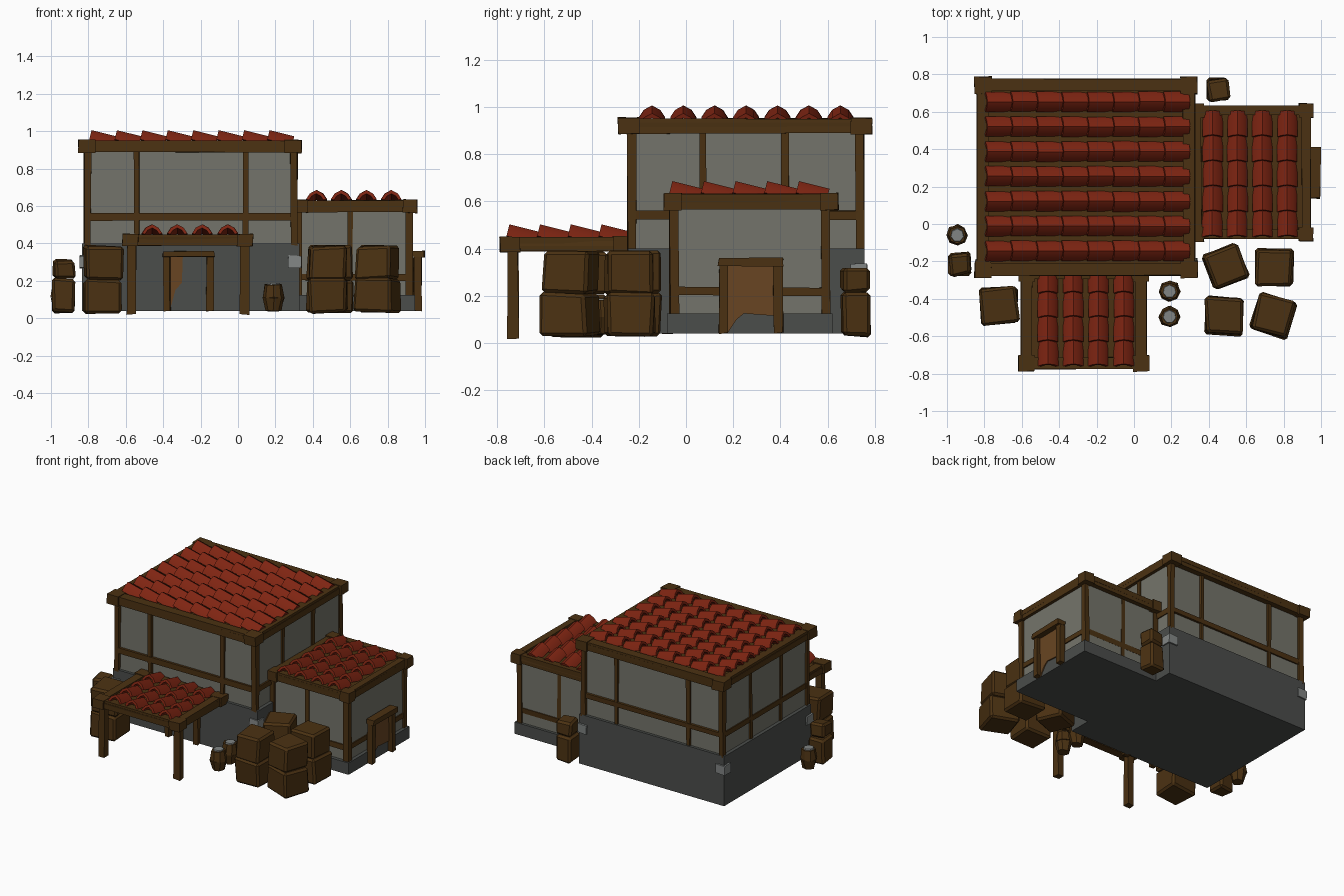
import bpy, bmesh, random
from math import radians, pi
from mathutils import Matrix, Vector

random.seed(4)
if "Cube" in bpy.data.objects:
    bpy.data.objects.remove(bpy.data.objects["Cube"])


def material(name, r, g, b):
    m = bpy.data.materials.new(name)
    m.use_nodes = True
    m.diffuse_color = (r, g, b, 1)
    m.node_tree.nodes["Principled BSDF"].inputs["Base Color"].default_value = (r, g, b, 1)
    return m


TILE = material("red clay", 0.21, 0.018, 0.006)
WOOD = material("dark wood", 0.07, 0.031, 0.006)
LEAF = material("light wood", 0.14, 0.06, 0.016)
STONE = material("dark stone", 0.07, 0.074, 0.07)
BRICK = material("light stone", 0.22, 0.235, 0.23)
PLASTER = material("plaster", 0.175, 0.175, 0.145)


def finish(name, bm, mats, smooth=False):
    bmesh.ops.recalc_face_normals(bm, faces=bm.faces)
    mesh = bpy.data.meshes.new(name)
    bm.to_mesh(mesh)
    bm.free()
    for m in mats:
        mesh.materials.append(m)
    ob = bpy.data.objects.new(name, mesh)
    bpy.context.collection.objects.link(ob)
    if smooth:
        bpy.ops.object.select_all(action='DESELECT')
        ob.select_set(True)
        bpy.context.view_layer.objects.active = ob
        bpy.ops.object.shade_smooth_by_angle(angle=radians(40))
    return ob


def add_box(bm, x, y, z, jitter=0.0):
    """Box between the limits x, y, z, its corners nudged for a hand-hewn look."""
    size = Vector((x[1] - x[0], y[1] - y[0], z[1] - z[0]))
    mid = Vector((sum(x) / 2, sum(y) / 2, sum(z) / 2))
    verts = bmesh.ops.create_cube(bm, size=1)["verts"]
    for v in verts:
        nudge = [random.uniform(-jitter, jitter) for _ in range(3)]
        v.co = v.co * size + mid + Vector(nudge)
    return verts


def boxes(name, mat, limits, jitter=0.0):
    bm = bmesh.new()
    for x, y, z in limits:
        add_box(bm, x, y, z, jitter)
    return finish(name, bm, [mat])


# Walls and footings
boxes("main_footing", STONE, [((-0.835, 0.33), (-0.245, 0.755), (0.04, 0.40))])
boxes("main_walls", PLASTER, [((-0.81, 0.305), (-0.225, 0.735), (0.39, 0.92))])
boxes("annex_footing", STONE, [((0.3, 0.945), (-0.08, 0.62), (0.04, 0.125))])
boxes("annex_walls", PLASTER, [((0.3, 0.92), (-0.055, 0.6), (0.12, 0.6))])
boxes("corner_stones", BRICK, [((x - 0.035, x + 0.035), (y - 0.035, y + 0.035), (0.27, 0.335))
                               for x in (-0.81, 0.302) for y in (-0.22, 0.73)], 0.003)


def timber_frame(name, x, y, z, posts_x, posts_y, rail):
    """Wall posts on all four sides with a rail between them."""
    limits, w, d = [], 0.014, 0.014
    for px in posts_x:
        limits += [((px - w, px + w), (py - d, py + d), z) for py in y]
    for py in posts_y:
        limits += [((px - d, px + d), (py - w, py + w), z) for px in x]
    limits += [(x, (py - d, py + d), rail) for py in y]
    limits += [((px - d, px + d), y, rail) for px in x]
    limits += [((px - 0.018, px + 0.018), (py - 0.018, py + 0.018), z) for px in x for py in y]
    return boxes(name, WOOD, limits, 0.004)


timber_frame("main_timbers", (-0.805, 0.3), (-0.23, 0.735), (0.39, 0.9),
             (-0.54, 0.04), (0.07, 0.42), (0.525, 0.56))
timber_frame("annex_timbers", (0.32, 0.915), (-0.05, 0.59), (0.12, 0.58), (0.6,), (), (0.2, 0.235))


def eaves(name, x, y, z, w):
    """Ring of roof beams with corner blocks and a deck inside."""
    e = 0.013
    ends_x = ((x[0], x[0] + w), (x[1] - w, x[1]))
    ends_y = ((y[0], y[0] + w), (y[1] - w, y[1]))
    limits = [(ex, y, z) for ex in ends_x] + [(x, ey, z) for ey in ends_y]
    limits += [((ex[0] - e, ex[1] + e), (ey[0] - e, ey[1] + e), (z[0] - 0.004, z[1] + 0.004))
               for ex in ends_x for ey in ends_y]
    limits.append((x, y, (z[1] - 0.035, z[1] - 0.015)))
    return boxes(name, WOOD, limits, 0.003)


eaves("main_eaves", (-0.84, 0.327), (-0.275, 0.775), (0.888, 0.95), 0.065)
eaves("annex_eaves", (0.31, 0.945), (-0.08, 0.632), (0.568, 0.63), 0.05)
eaves("porch_eaves", (-0.605, 0.067), (-0.775, -0.235), (0.39, 0.447), 0.06)


def roof_tiles(name, starts, count, pitch, turn):
    """Rows of tilted arched tiles running along x, or along y when turned."""
    outer = [(-0.054, 0), (-0.034, 0.031), (0, 0.05), (0.034, 0.031), (0.054, 0)]
    arch = outer + [(a * 0.7, b * 0.68 - 0.004) for a, b in reversed(outer)]
    bm = bmesh.new()
    for start in starts:
        for i in range(count):
            face = bm.faces.new([bm.verts.new((0, a, b)) for a, b in arch])
            grown = bmesh.ops.extrude_face_region(bm, geom=[face])["geom"]
            tip = [g for g in grown if isinstance(g, bmesh.types.BMVert)]
            bmesh.ops.translate(bm, verts=tip, vec=(pitch * 1.0, 0, 0))
            spin = Matrix.Rotation(turn, 4, 'Z')
            step = spin @ Vector((pitch * i, random.uniform(-0.002, 0.002), 0))
            place = (Matrix.Translation(Vector(start) + step) @ spin
                     @ Matrix.Rotation(radians(14), 4, 'Y'))
            bmesh.ops.transform(bm, matrix=place, verts=list(face.verts) + tip)
    return finish(name, bm, [TILE], True)


roof_tiles("main_tiles", [(-0.795, -0.145 + 0.133 * k, 0.957) for k in range(7)], 8, 0.136, 0)
roof_tiles("annex_tiles", [(0.42 + 0.133 * k, -0.07, 0.637) for k in range(4)], 5, 0.134, pi / 2)
roof_tiles("porch_tiles", [(-0.46 + 0.135 * k, -0.76, 0.454) for k in range(4)], 4, 0.13, pi / 2)

boxes("porch_posts", WOOD, [((x - 0.025, x + 0.025), (-0.755, -0.71), (0.02, 0.4))
                            for x in (-0.57, 0.035)], 0.004)


def doorway(name, origin, turn):
    """Door leaf with a ragged foot, two posts and a lintel, facing -y before turning."""
    place = Matrix.Translation(origin) @ Matrix.Rotation(turn, 4, 'Z')
    frame = bmesh.new()
    for s in (-1, 1):
        add_box(frame, (s * 0.115 - 0.018, s * 0.115 + 0.018), (-0.032, 0.01), (0, 0.29), 0.005)
    add_box(frame, (-0.138, 0.138), (-0.05, 0.01), (0.287, 0.32), 0.004)
    frame.transform(place)
    finish(name + "_frame", frame, [WOOD])
    return place


def door_leaf(name, place, outline):
    leaf = bmesh.new()
    face = leaf.faces.new([leaf.verts.new((x, -0.006, z)) for x, z in outline])
    grown = bmesh.ops.extrude_face_region(leaf, geom=[face])["geom"]
    bmesh.ops.translate(leaf, vec=(0, 0.008, 0),
                        verts=[g for g in grown if isinstance(g, bmesh.types.BMVert)])
    leaf.transform(place)
    finish(name, leaf, [LEAF])


front = doorway("front_door", (-0.265, -0.245, 0.04), 0)
door_leaf("front_door_leaf", front,
          [(-0.1, 0), (-0.07, 0.11), (-0.035, 0.15), (-0.03, 0.29), (-0.1, 0.29)])
side = doorway("side_door", (0.948, 0.275, 0.04), pi / 2)
door_leaf("side_door_leaf", side,
          [(-0.1, 0), (-0.06, 0.06), (-0.03, 0.085), (0.1, 0.075), (0.1, 0.29), (-0.1, 0.29)])


def crate(name, x, y, z0, z1, width, angle):
    bm = bmesh.new()
    h = width / 2
    add_box(bm, (-h, h), (-h, h), (z0, z1), 0.009)
    bmesh.ops.bevel(bm, geom=bm.edges[:], offset=0.014, segments=1, affect='EDGES')
    bm.transform(Matrix.Translation((x, y, 0)) @ Matrix.Rotation(radians(angle), 4, 'Z'))
    finish(name, bm, [WOOD])


# Stacked crates: large pairs, then small pairs
for x, y, angle in ((-0.72, -0.435, 3), (0.49, -0.225, 22), (0.75, -0.235, 0),
                    (0.48, -0.49, -4), (0.745, -0.49, -18)):
    crate("lower_crate", x, y, 0.03, 0.21, 0.2, angle)
    crate("upper_crate", x, y, 0.21, 0.387, 0.195, angle + random.uniform(-5, 5))
for x, y in ((-0.932, -0.215), (0.45, 0.72)):
    crate("lower_small_crate", x, y, 0.03, 0.212, 0.122, 3)
    crate("upper_small_crate", x, y, 0.215, 0.312, 0.115, 8)

# Barrels with bulging sides and a stone-grey fill
for x, y in ((-0.945, -0.06), (0.19, -0.36), (0.19, -0.495)):
    bm = bmesh.new()
    for r1, r2, z in ((0.04, 0.057, 0.075), (0.057, 0.046, 0.145)):
        bmesh.ops.create_cone(bm, cap_ends=True, segments=8, radius1=r1, radius2=r2, depth=0.07,
                              matrix=Matrix.Translation((x, y, z)))
    for v in bm.verts:
        v.co += Vector([random.uniform(-0.004, 0.004) for _ in range(3)])
    finish("barrel", bm, [WOOD])
    fill = bmesh.new()
    bmesh.ops.create_cone(fill, cap_ends=True, segments=7, radius1=0.04, radius2=0.034, depth=0.02,
                          matrix=Matrix.Translation((x, y, 0.178)))
    finish("barrel_fill", fill, [BRICK])
